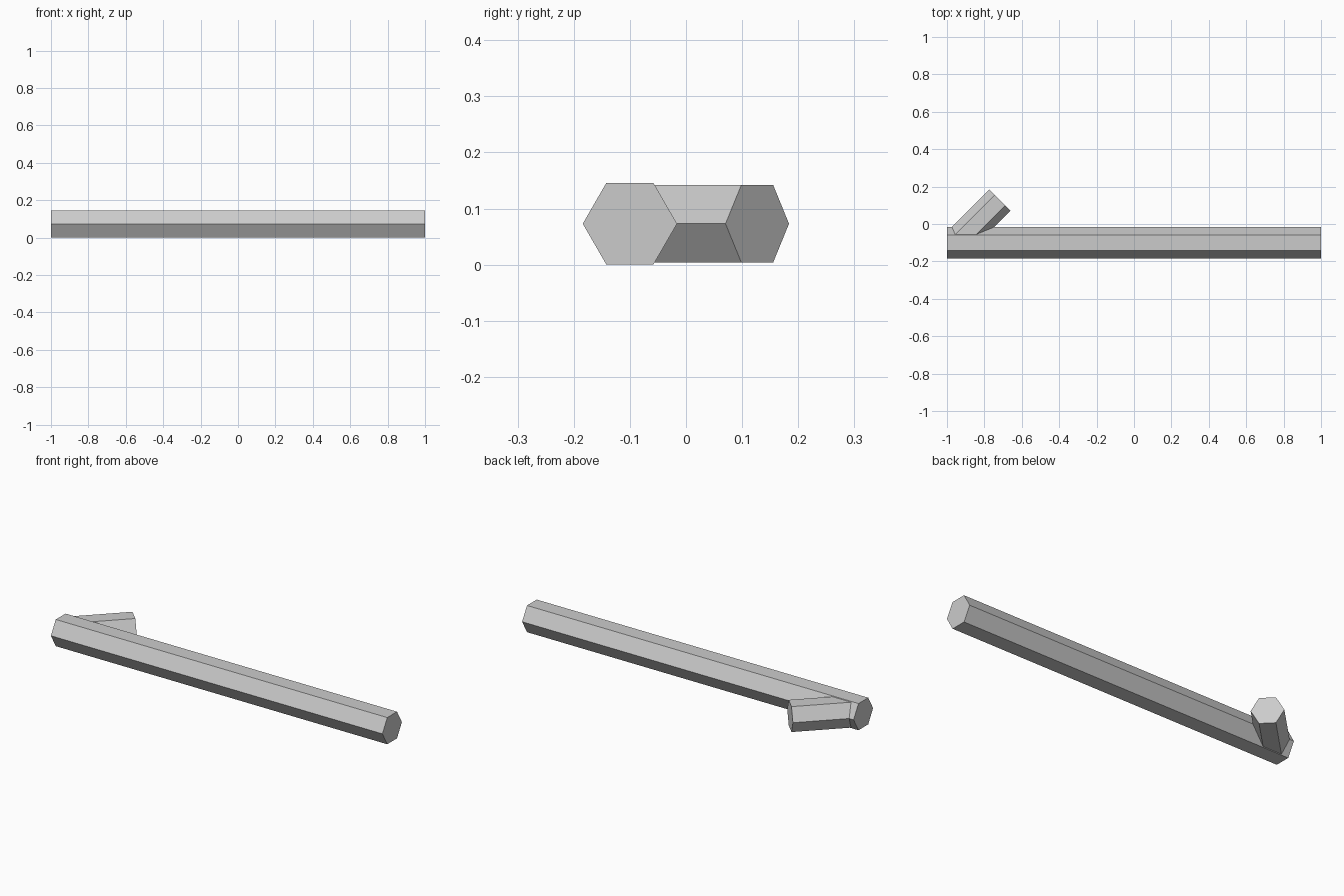
import bpy
from math import pi
from mathutils import Vector, Matrix

cube = bpy.data.objects.get("Cube")
if cube:
    bpy.data.objects.remove(cube, do_unlink=True)

# Single matte grey
grey = bpy.data.materials.new("grey")
grey.use_nodes = True
color = (0.6, 0.6, 0.6, 1)
grey.diffuse_color = color
grey.node_tree.nodes["Principled BSDF"].inputs["Base Color"].default_value = color


def hex_rod(name, start, end, radius):
    """Six-sided rod from start to end with flat faces up and down."""
    start, end = Vector(start), Vector(end)
    axis = (end - start).normalized()
    side = Vector((0, 0, 1)).cross(axis)
    bpy.ops.mesh.primitive_cylinder_add(
        vertices=6, radius=radius, depth=(end - start).length)
    rod = bpy.context.object
    rod.name = name
    # Columns place a corner to the side and the rod axis along its length
    frame = Matrix((axis.cross(side), side, axis)).transposed().to_4x4()
    rod.data.transform(Matrix.Translation((start + end) / 2) @ frame)
    rod.data.materials.append(grey)
    return rod


# Long stem and its short angled stub
hex_rod("main_stem", (-1, -0.1, 0.073), (1, -0.1, 0.073), 0.084)
hex_rod("side_branch", (-0.944, -0.1, 0.073), (-0.717, 0.127, 0.073), 0.08)
